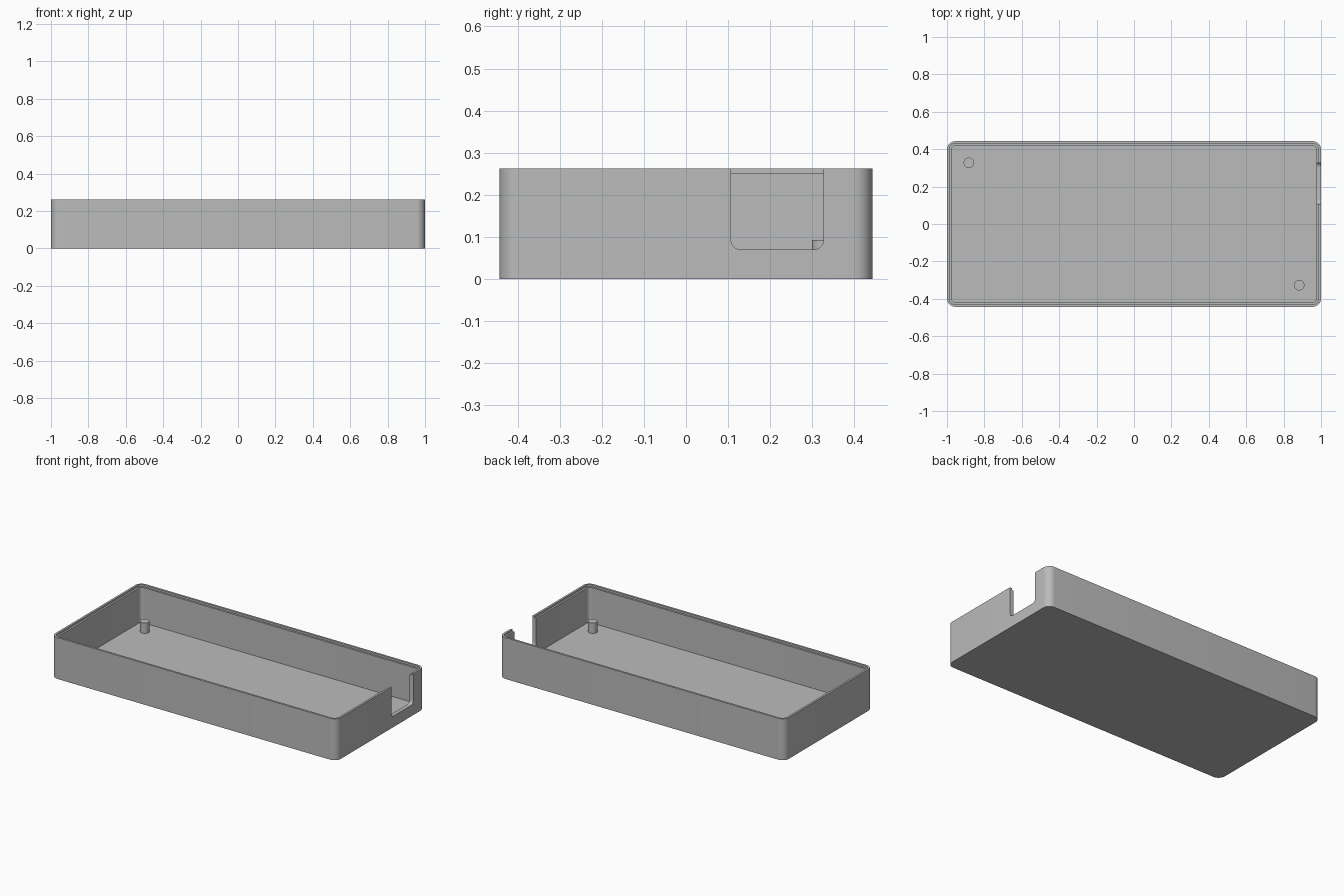
import bpy, bmesh
from math import sin, cos, pi
from mathutils import Matrix, Vector

old = bpy.data.objects.get("Cube")
if old:
    bpy.data.objects.remove(old, do_unlink=True)

LENGTH, WIDTH, HEIGHT = 2.0, 0.886, 0.262
WALL, FLOOR, LIP, CORNER = 0.025, 0.027, 0.013, 0.045

grey = bpy.data.materials.new("plain grey")
grey.use_nodes = True
colour = (0.5, 0.5, 0.5, 1)
grey.diffuse_color = colour
grey.node_tree.nodes["Principled BSDF"].inputs["Base Color"].default_value = colour


def finish(name, bm):
    """Turn a bmesh into a coloured object."""
    bmesh.ops.recalc_face_normals(bm, faces=bm.faces)
    mesh = bpy.data.meshes.new(name)
    bm.to_mesh(mesh)
    bm.free()
    mesh.materials.append(grey)
    obj = bpy.data.objects.new(name, mesh)
    bpy.context.collection.objects.link(obj)
    return obj


def rounded_prism(name, w, d, r, z0, z1, matrix=Matrix(), steps=8):
    """Rounded rectangle extruded from z0 to z1, then placed by a matrix."""
    bm = bmesh.new()
    ring = []
    for k, (sx, sy) in enumerate([(1, 1), (-1, 1), (-1, -1), (1, -1)]):
        for i in range(steps + 1):
            a = (k + i / steps) * pi / 2
            ring.append(bm.verts.new((sx * (w / 2 - r) + r * cos(a),
                                      sy * (d / 2 - r) + r * sin(a), z0)))
    base = bm.faces.new(ring)
    top = bmesh.ops.extrude_face_region(bm, geom=[base])["geom"]
    bmesh.ops.translate(bm, vec=Vector((0, 0, z1 - z0)),
                        verts=[v for v in top if isinstance(v, bmesh.types.BMVert)])
    bm.transform(matrix)
    return finish(name, bm)


def smooth(obj):
    bpy.ops.object.select_all(action="DESELECT")
    obj.select_set(True)
    bpy.context.view_layer.objects.active = obj
    bpy.ops.object.shade_smooth_by_angle(angle=pi / 6)


# Tray body, cavity and thin lip around the rim
tray = rounded_prism("tray", LENGTH, WIDTH, CORNER, 0, HEIGHT)
cutters = [
    rounded_prism("cavity_cutter", LENGTH - 2 * WALL, WIDTH - 2 * WALL,
                  CORNER - WALL, FLOOR, 0.4),
    rounded_prism("lip_cutter", LENGTH - 2 * LIP, WIDTH - 2 * LIP,
                  CORNER - LIP, HEIGHT - 0.012, 0.4),
]

# Open slot in each end wall, one the half-turn of the other
for side in (1, -1):
    place = (Matrix.Translation((side, side * 0.217, 0.235))
             @ Matrix.Rotation(pi / 2, 4, "Y"))
    cutters.append(rounded_prism("slot_cutter", 0.33, 0.22, 0.023, -0.1, 0.1, place))

bpy.context.view_layer.objects.active = tray
for cutter in cutters:
    mod = tray.modifiers.new("cut", "BOOLEAN")
    mod.operation, mod.solver, mod.object = "DIFFERENCE", "EXACT", cutter
    bpy.ops.object.modifier_apply(modifier=mod.name)
    bpy.data.objects.remove(cutter, do_unlink=True)
smooth(tray)

# Locating posts in two opposite corners
for side, name in ((1, "left_post"), (-1, "right_post")):
    bm = bmesh.new()
    z0, z1 = FLOOR - 0.01, 0.093
    bmesh.ops.create_cone(bm, cap_ends=True, segments=32, radius1=0.028,
                          radius2=0.028, depth=z1 - z0,
                          matrix=Matrix.Translation((side * 0.883, side * -0.327,
                                                     (z0 + z1) / 2)))
    smooth(finish(name, bm))
